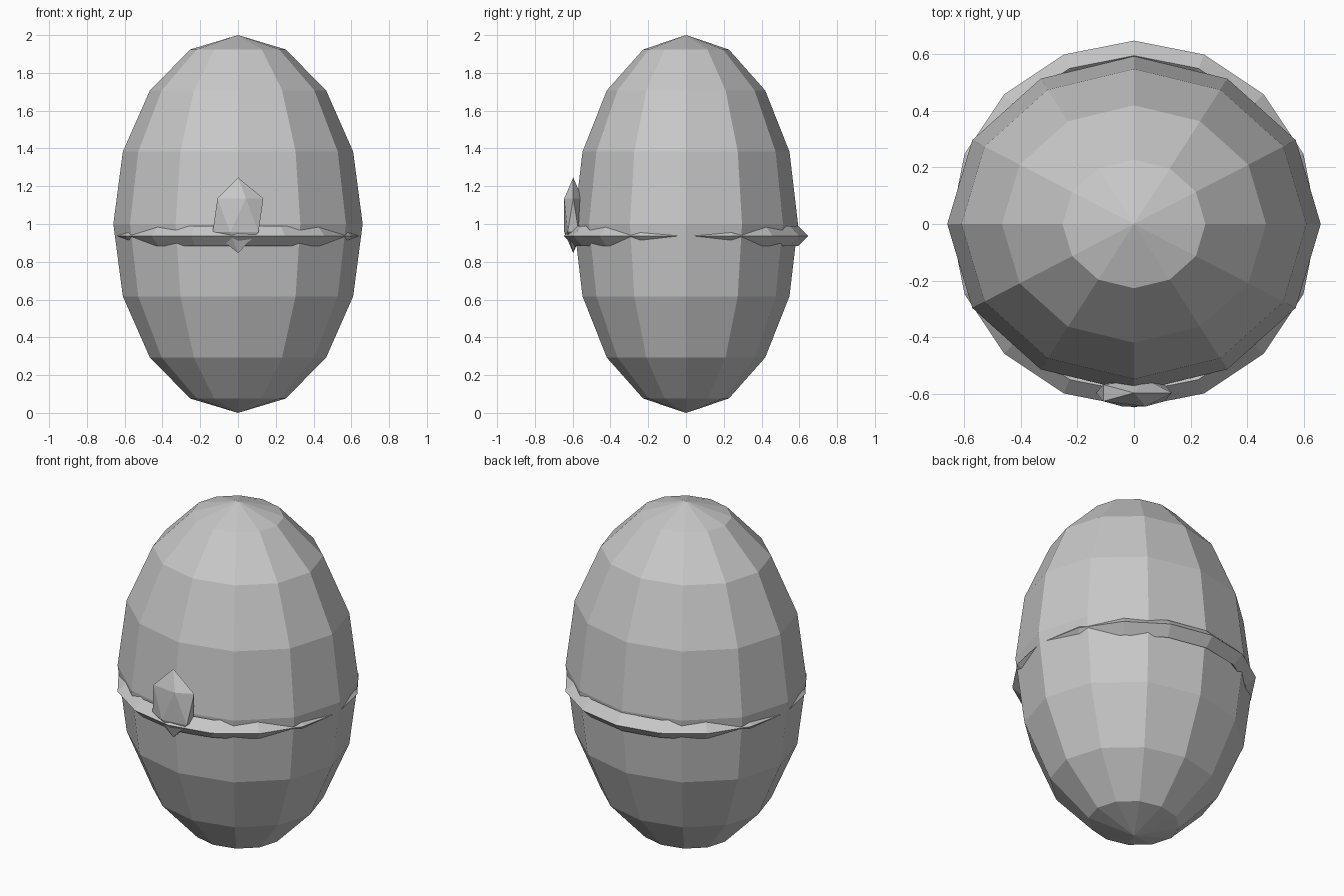
import bpy

# Remove the default cube
cube = bpy.data.objects.get("Cube")
if cube:
    bpy.data.objects.remove(cube, do_unlink=True)

GREY = (0.58, 0.58, 0.58, 1.0)
grey = bpy.data.materials.new("light grey")
grey.use_nodes = True
grey.diffuse_color = GREY
for node in grey.node_tree.nodes:
    if node.type == 'BSDF_PRINCIPLED':
        node.inputs["Base Color"].default_value = GREY


def finish(name, scale=(1, 1, 1)):
    """Name, stretch and colour the newest primitive."""
    obj = bpy.context.active_object
    obj.name = obj.data.name = name
    obj.scale = scale
    bpy.ops.object.transform_apply(location=False, rotation=False, scale=True)
    bpy.ops.object.shade_flat()
    obj.data.materials.append(grey)
    return obj


# Faceted egg shell, slightly wider than deep
bpy.ops.mesh.primitive_uv_sphere_add(segments=12, ring_count=8, radius=1,
                                     location=(0, 0, 1))
finish("egg_shell", (0.66, 0.593, 1))

# Diamond-section band around the middle
bpy.ops.mesh.primitive_torus_add(major_segments=16, minor_segments=4,
                                 major_radius=0.595, minor_radius=0.053,
                                 location=(0, 0, 0.937))
finish("band")

# Flattened gem clasp on the front
bpy.ops.mesh.primitive_ico_sphere_add(subdivisions=1, radius=1,
                                      location=(0, -0.597, 1.046))
finish("clasp", (0.15, 0.056, 0.2))
